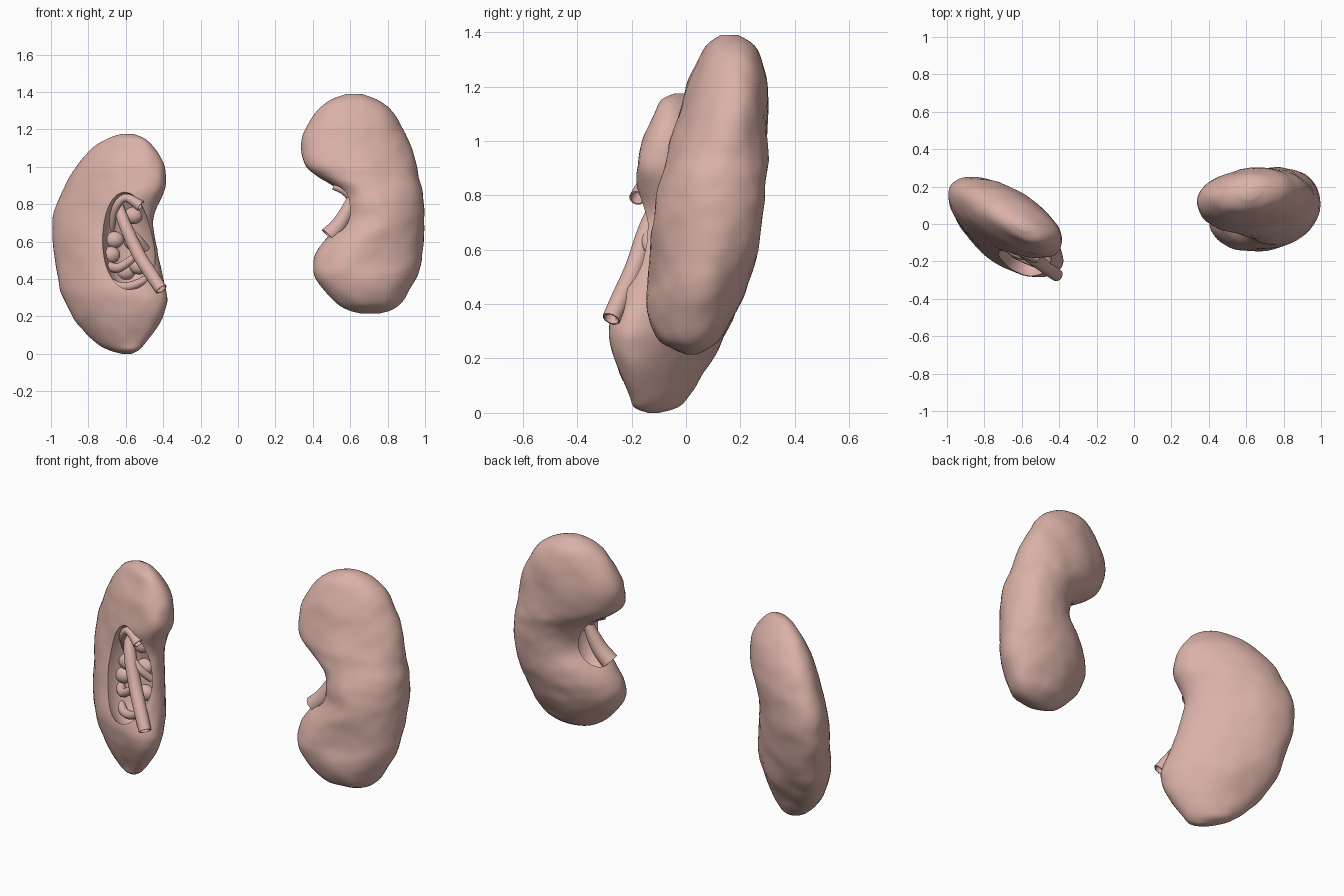
import bpy, bmesh, math
from mathutils import Vector, noise

if "Cube" in bpy.data.objects:
    bpy.data.objects.remove(bpy.data.objects["Cube"], do_unlink=True)

flesh = bpy.data.materials.new("flesh_pink")
flesh.use_nodes = True
flesh.diffuse_color = (0.70, 0.44, 0.39, 1)
flesh.node_tree.nodes["Principled BSDF"].inputs["Base Color"].default_value = flesh.diffuse_color


def spline(keys, steps):
    """Smooth samples through a list of equal-length tuples."""
    out = []
    for i in range(len(keys) - 1):
        a, b, c, d = (keys[min(max(i + k, 0), len(keys) - 1)] for k in (-1, 0, 1, 2))
        for s in range(steps):
            t = s / steps
            out.append([q + 0.5 * t * (r - p + t * (2 * p - 5 * q + 4 * r - w + t * (3 * (q - r) + w - p)))
                        for p, q, r, w in zip(a, b, c, d)])
    out.append(list(keys[-1]))
    return out


def add_object(name, mesh):
    ob = bpy.data.objects.new(name, mesh)
    bpy.context.collection.objects.link(ob)
    return ob


def bake(ob):
    """Replace an object by its evaluated mesh."""
    deps = bpy.context.evaluated_depsgraph_get()
    mesh = bpy.data.meshes.new_from_object(ob.evaluated_get(deps))
    name = ob.name
    bpy.data.objects.remove(ob, do_unlink=True)
    return add_object(name, mesh)


def finish(ob, angle=40):
    ob.data.materials.clear()
    ob.data.materials.append(flesh)
    bpy.ops.object.select_all(action="DESELECT")
    ob.select_set(True)
    bpy.context.view_layer.objects.active = ob
    bpy.ops.object.shade_smooth_by_angle(angle=math.radians(angle))


def ellipsoid(name, centre, radii, tilt=0.0):
    bpy.ops.mesh.primitive_uv_sphere_add(segments=32, ring_count=20, location=centre, rotation=(0, tilt, 0))
    ob = bpy.context.object
    ob.name = name
    ob.scale = radii
    return ob


def kidney(name, keys, skew, pit, sides=56):
    """Stacked skewed oval sections, gently lumpy, with a hollow cut for the hilum."""
    bm = bmesh.new()
    rings = []
    for z, x0, x1, y0, y1 in spline(keys, 5):
        ring = []
        for k in range(sides):
            t = 2 * math.pi * k / sides
            p = Vector(((x0 + x1) / 2 + (x1 - x0) / 2 * math.cos(t),
                        (y0 + y1) / 2 + (y1 - y0) / 2 * math.sin(t + skew), z))
            out = Vector((math.cos(t), math.sin(t + skew), 0))
            lump = 0.009 * noise.noise(p * 7) + 0.004 * noise.noise(p * 16)
            ring.append(bm.verts.new(p + out * lump * min(1, (x1 - x0) * 3)))
        rings.append(ring)
    for low, high in zip(rings, rings[1:]):
        for k in range(sides):
            n = (k + 1) % sides
            bm.faces.new((low[k], low[n], high[n], high[k]))
    bm.faces.new(rings[0][::-1])
    bm.faces.new(rings[-1])
    bmesh.ops.recalc_face_normals(bm, faces=bm.faces)
    mesh = bpy.data.meshes.new(name)
    bm.to_mesh(mesh)
    bm.free()
    body = add_object(name, mesh)

    cutter = ellipsoid(name + "_cutter", *pit)
    cutter.hide_render = True
    mod = body.modifiers.new("hilum", "BOOLEAN")
    mod.operation = "DIFFERENCE"
    mod.solver = "EXACT"
    mod.object = cutter
    bpy.context.view_layer.update()
    body = bake(body)
    bpy.data.objects.remove(cutter, do_unlink=True)
    finish(body)


def tube(name, keys):
    """Open tube through (x, y, z, radius) points."""
    pts = spline(keys, 6)
    curve = bpy.data.curves.new(name, "CURVE")
    curve.dimensions = "3D"
    curve.bevel_depth = 1
    curve.bevel_resolution = 4
    line = curve.splines.new("POLY")
    line.points.add(len(pts) - 1)
    for point, (x, y, z, r) in zip(line.points, pts):
        point.co = (x, y, z, 1)
        point.radius = r
    ob = bake(add_object(name, curve))
    wall = ob.modifiers.new("wall", "SOLIDIFY")
    wall.thickness = 0.006
    bpy.context.view_layer.update()
    finish(bake(ob))


# Kidney bodies: rows are height, x range, y range
kidney("right_kidney", [
    (0, -.62, -.57, -.14, -.10), (.02, -.69, -.53, -.19, -.03), (.06, -.76, -.49, -.21, .01),
    (.15, -.85, -.43, -.25, .07), (.25, -.91, -.39, -.28, .13), (.34, -.95, -.385, -.28, .17),
    (.5, -.98, -.42, -.23, .22), (.65, -.995, -.45, -.19, .25), (.77, -.98, -.44, -.17, .25),
    (.88, -.93, -.39, -.18, .23), (1.0, -.87, -.39, -.16, .18), (1.09, -.79, -.44, -.12, .12),
    (1.15, -.7, -.5, -.09, .05), (1.175, -.63, -.56, -.04, 0)],
    -0.58, ((-.585, -.19, .58), (.14, .15, .29), -0.12))

kidney("left_kidney", [
    (.215, .66, .75, 0, .04), (.235, .59, .82, -.05, .08), (.28, .52, .88, -.11, .13),
    (.4, .42, .95, -.145, .2), (.5, .4, .98, -.14, .235), (.6, .46, .99, -.13, .265),
    (.7, .56, .995, -.12, .28), (.8, .57, .99, -.11, .29), (.88, .53, .985, -.09, .295),
    (.95, .42, .97, -.07, .3), (1.02, .355, .955, -.055, .3), (1.15, .345, .91, -.01, .3),
    (1.27, .4, .845, .03, .285), (1.35, .48, .76, .07, .25), (1.39, .58, .66, .13, .19)],
    0.15, ((.56, .05, .75), (.11, .1, .18), 0.0))

# Collecting ducts leaving each hilum
tube("right_ureter", [(-.64, -.09, .79, .028), (-.60, -.14, .68, .034), (-.53, -.19, .53, .036),
                      (-.46, -.24, .42, .036), (-.41, -.275, .345, .034)])
tube("left_ureter", [(.62, .04, .86, .024), (.585, .03, .77, .036), (.54, .02, .69, .044),
                     (.485, .01, .63, .05)])

# Vessels and branches inside the hilum
tube("right_upper_vessel", [(-.68, -.06, .66, .018), (-.655, -.13, .78, .02), (-.60, -.155, .835, .022),
                            (-.52, -.18, .79, .03)])
tube("right_lower_vessel", [(-.70, -.1, .40, .02), (-.63, -.16, .36, .024), (-.55, -.2, .37, .024),
                            (-.46, -.235, .42, .02)])
tube("right_side_branch", [(-.71, -.08, .48, .024), (-.64, -.15, .46, .026), (-.55, -.18, .52, .02)])
tube("right_inner_branch", [(-.49, -.1, .56, .02), (-.54, -.14, .62, .022), (-.60, -.14, .68, .02)])
tube("left_upper_vessel", [(.63, .05, .80, .018), (.57, .03, .87, .022), (.51, .03, .895, .018)])

# Rounded cups lining the right hollow
cups = [(-.66, -.08, .61), (-.68, -.09, .53), (-.56, -.06, .6), (-.6, -.07, .44), (-.53, -.1, .47), (-.56, -.09, .74)]
for i, spot in enumerate(cups):
    finish(ellipsoid(f"right_cup_{i + 1}", spot, (.05, .04, .045)))
